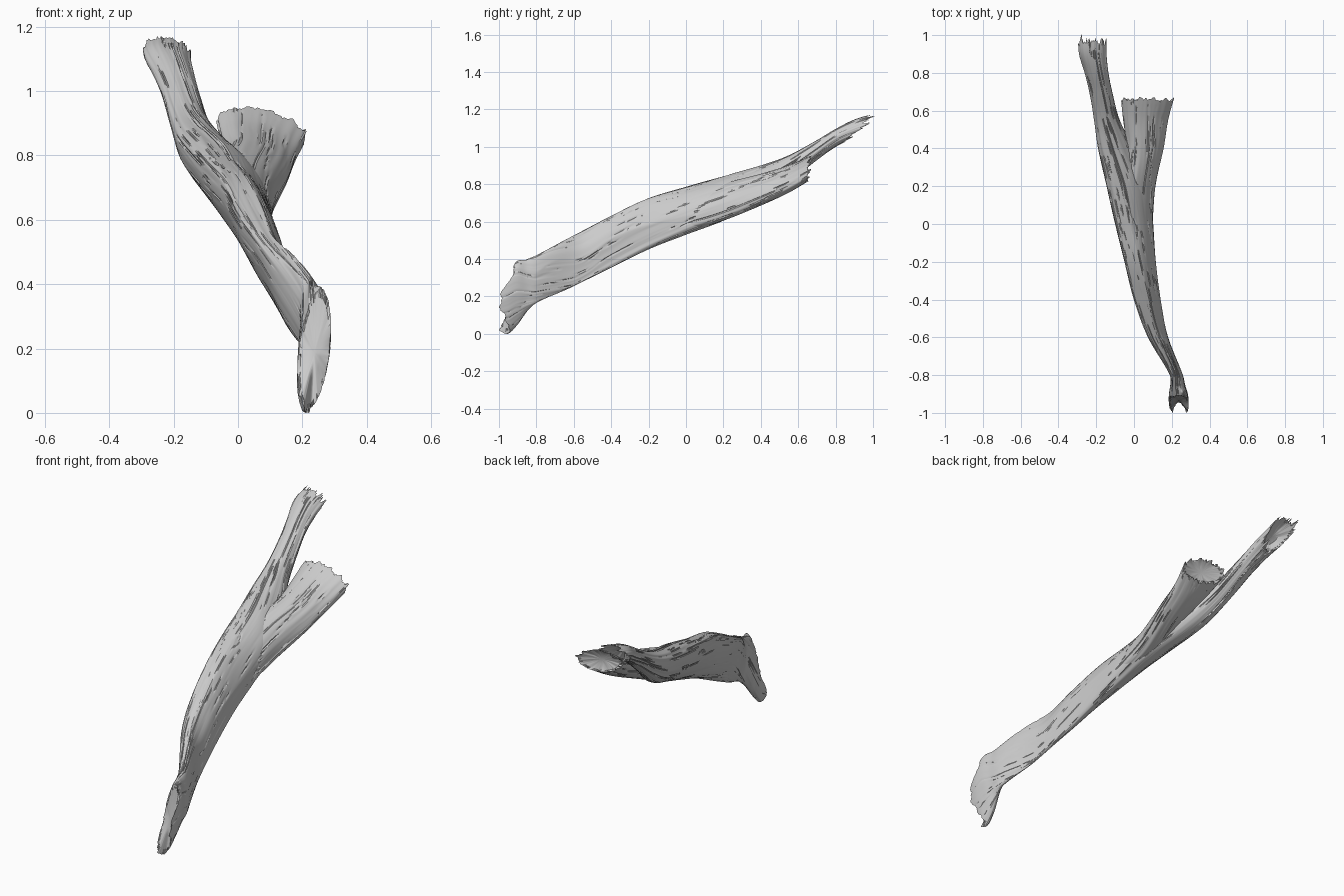
import bpy, bmesh, math
from mathutils import Vector, noise

if "Cube" in bpy.data.objects:
    bpy.data.objects.remove(bpy.data.objects["Cube"])

wood = bpy.data.materials.new("weathered_grey_wood")
wood.diffuse_color = (0.6, 0.6, 0.6, 1)
wood.use_nodes = True
wood.node_tree.nodes["Principled BSDF"].inputs["Base Color"].default_value = wood.diffuse_color


def lerp_table(table, v):
    """Smooth interpolation of rows (key, values...) at key v."""
    if v <= table[0][0]:
        return table[0][1:]
    for i in range(len(table) - 1):
        p, q = table[i], table[i + 1]
        if v <= q[0]:
            o = table[max(i - 1, 0)]
            r = table[min(i + 2, len(table) - 1)]
            h = q[0] - p[0]
            f = (v - p[0]) / h
            out = []
            for k in range(1, len(p)):
                m0 = (q[k] - o[k]) / (q[0] - o[0]) * h
                m1 = (r[k] - p[k]) / (r[0] - p[0]) * h
                out.append((2*f**3 - 3*f*f + 1)*p[k] + (f**3 - 2*f*f + f)*m0
                           + (3*f*f - 2*f**3)*q[k] + (f**3 - f*f)*m1)
            return out
    return table[-1][1:]


def linear(table, v):
    for p, q in zip(table, table[1:]):
        if v <= q[0]:
            return p[1] + (q[1] - p[1]) * max(0, v - p[0]) / (q[0] - p[0])
    return table[-1][1]


def build_limb(name, stations, start, end, rag0, rag1, rings, segs, seed, hollow0, hollow1):
    """Tilted-ellipse loft along y. Stations: y, xmin, xmax, zmin, zmax, tilt, bulge."""
    verts, faces = [], []

    def rag(t, amp, k):
        c, s = math.cos(t), math.sin(t)
        return amp * (noise.noise(Vector((c*3, s*3, seed + k)))
                      + 0.8 * noise.noise(Vector((c*11, s*11, seed + k + 5))))

    def point(y, t, grow):
        x0, x1, z0, z1, rho, bulge = lerp_table(stations, y)
        c, s = math.cos(t), math.sin(t + math.asin(max(-.95, min(.95, rho))))
        p, q = (c + s) / 2, (c - s) / 2
        if p > 0:                      # fuller upper right flank
            p *= bulge
        c, s = max(-1, min(1, p + q)), max(-1, min(1, p - q))
        return Vector(((x0+x1)/2 + (x1-x0)/2*c*grow, y, (z0+z1)/2 + (z1-z0)/2*s*grow))

    for i in range(rings + 1):
        u = i / rings
        for j in range(segs):
            t = 2 * math.pi * j / segs
            c, s = math.cos(t), math.sin(t)
            y0 = linear(start, s) + rag(t, rag0, 1)
            y1 = linear(end, s) + rag(t, rag1, 9)
            y = y0 + (y1 - y0) * u
            # long cracks and fibres running with the grain
            n1 = noise.noise(Vector((c*4, s*4, y*2 + seed)))
            n2 = noise.noise(Vector((c*9, s*9, y*1.6 + seed + 20)))
            n3 = noise.noise(Vector((c*1.5, s*1.5, y*3 + seed + 40)))
            crack = max(0, 1 - abs(n2) / .10) * (1 if n1 > -.05 else .15)
            d = .003*n3 + .003*n1 - .006*crack
            x0, x1, z0, z1 = lerp_table(stations, y)[:4]
            size = (x1 - x0 + z1 - z0) / 4
            verts.append(point(y, t, 1 + d / max(size, .03)))
    for i in range(rings):
        for j in range(segs):
            k = (j + 1) % segs
            faces.append((i*segs + j, i*segs + k, (i+1)*segs + k, (i+1)*segs + j))

    # broken ends: smoothed rings stepping in to a centre point
    for base, depth in ((0, hollow0), (rings*segs, hollow1)):
        ring = [verts[base + j] for j in range(segs)]
        mid = sum(ring, Vector()) / segs
        w = segs // 14
        soft = [sum((ring[(j + o) % segs] for o in range(-w, w + 1)), Vector()) / (2*w + 1)
                for j in range(segs)]
        prev = base
        for scale, f in ((.9, .3), (.45, .9)):
            b = len(verts)
            verts += [mid + (p - mid) * scale + Vector((0, depth * f, 0)) for p in soft]
            for j in range(segs):
                k = (j + 1) % segs
                faces.append((prev + j, prev + k, b + k, b + j))
            prev = b
        verts.append(mid + Vector((0, depth, 0)))
        for j in range(segs):
            faces.append((prev + j, prev + (j + 1) % segs, len(verts) - 1))

    me = bpy.data.meshes.new(name)
    me.from_pydata(verts, [], faces)
    me.materials.append(wood)
    ob = bpy.data.objects.new(name, me)
    bpy.context.collection.objects.link(ob)
    bm = bmesh.new()
    bm.from_mesh(me)
    bmesh.ops.recalc_face_normals(bm, faces=bm.faces)
    bm.to_mesh(me)
    bm.free()
    bpy.ops.object.select_all(action='DESELECT')
    ob.select_set(True)
    bpy.context.view_layer.objects.active = ob
    bpy.ops.object.shade_smooth_by_angle(angle=math.radians(30))
    return ob


# main trunk, from the flared foot up to the splintered tip
trunk = [
    (-1.00, .195, .285, .01, .30, .50, 1),
    (-.95, .185, .290, .00, .35, .50, 1),
    (-.90, .185, .285, .05, .385, .40, 1),
    (-.85, .192, .270, .12, .395, .10, 1),
    (-.80, .190, .258, .165, .415, -.30, 1.2),
    (-.60, .075, .180, .255, .525, -.83, 2.1),
    (-.40, .000, .140, .355, .630, -.80, 2.0),
    (-.20, -.05, .115, .45, .725, -.70, 1.5),
    (.00, -.10, .100, .53, .785, -.60, 1.2),
    (.20, -.145, .080, .605, .840, -.50, 1.1),
    (.40, -.19, .000, .70, .900, -.40, 1),
    (.55, -.21, -.075, .81, .955, -.30, 1),
    (.70, -.235, -.115, .93, 1.035, -.20, 1),
    (.80, -.26, -.135, 1.00, 1.095, -.10, 1),
    (.90, -.29, -.145, 1.05, 1.145, -.20, 1),
    (1.00, -.295, -.145, 1.09, 1.175, -.20, 1),
]
build_limb("driftwood_trunk", trunk,
           [(-1, -.945), (-.7, -.99), (-.1, -.985), (.3, -.92), (1, -.91)],
           [(-1, .83), (-.5, .89), (.2, .97), (1, .97)],
           .016, .045, 180, 150, 3.0, .012, -.05)

# side branch, growing out of the trunk and flaring to a broken end
branch = [
    (-.15, -.01, .06, .54, .62, -.5, 1),
    (.00, -.05, .095, .55, .72, -.5, 1.1),
    (.20, -.06, .112, .605, .80, -.5, 1.1),
    (.40, -.04, .155, .685, .855, -.4, 1),
    (.55, -.055, .185, .755, .905, -.35, .9),
    (.67, -.065, .224, .825, .957, -.3, .85),
]
build_limb("side_branch", branch,
           [(-1, -.15), (1, -.15)],
           [(-1, .645), (1, .66)],
           0, .025, 90, 130, 11.0, .01, -.02)
